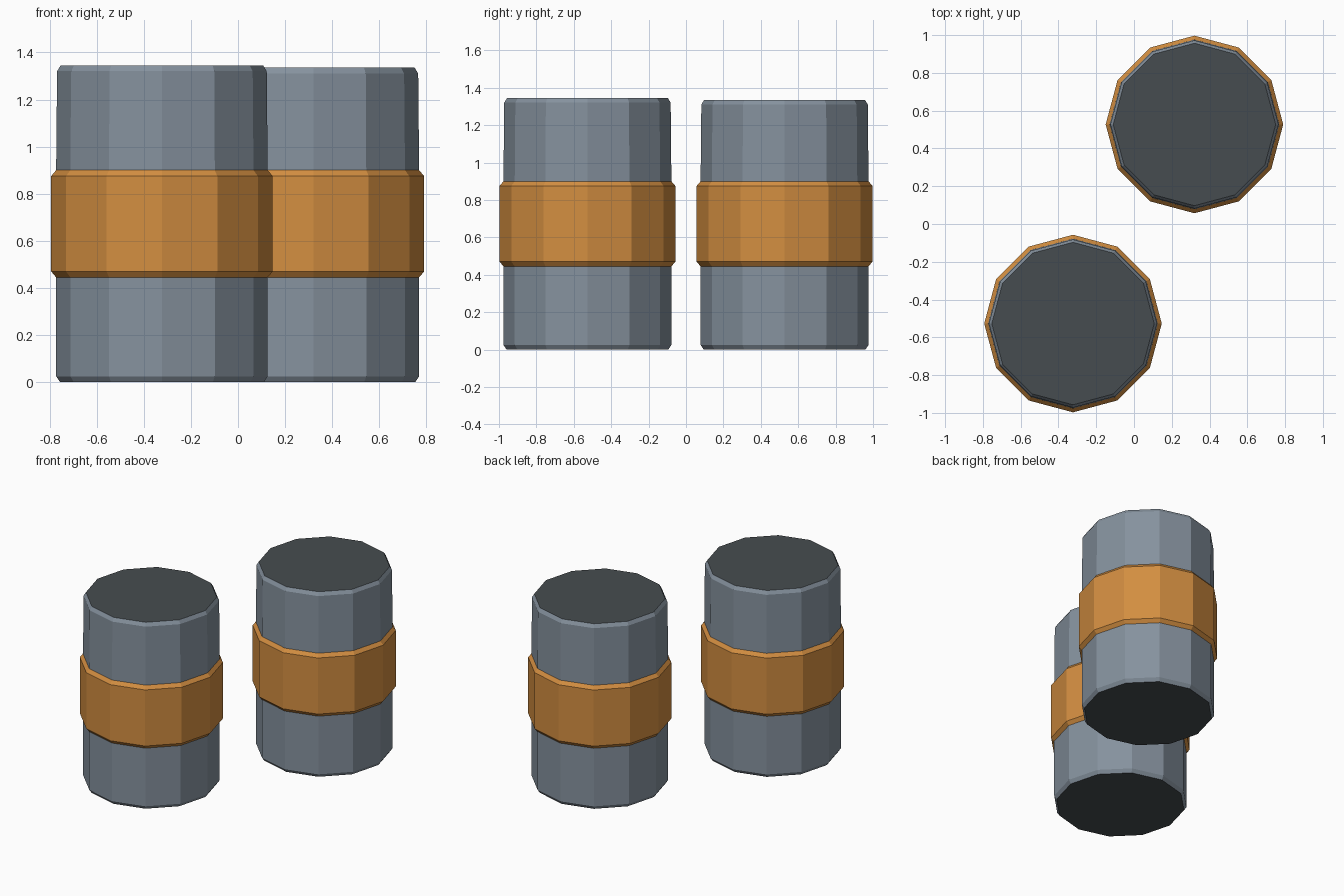
import bpy
import bmesh
from math import cos, sin, tau

cube = bpy.data.objects.get("Cube")
if cube:
    bpy.data.objects.remove(cube, do_unlink=True)


def make_material(name, rgb):
    mat = bpy.data.materials.new(name)
    mat.use_nodes = True
    mat.diffuse_color = (*rgb, 1)
    mat.node_tree.nodes["Principled BSDF"].inputs["Base Color"].default_value = (*rgb, 1)
    return mat


STEEL, ORANGE, DARK = range(3)
materials = [
    make_material("steel grey", (0.235, 0.285, 0.34)),
    make_material("orange band", (0.65, 0.27, 0.052)),
    make_material("dark cap", (0.062, 0.073, 0.079)),
]
SIDES = 12


def make_barrel(name, x, y, height):
    # Radius and height of each ring, from the floor up
    profile = [
        (0.432, 0.0), (0.449, 0.025),
        (0.449, 0.445), (0.47, 0.47), (0.47, 0.875), (0.449, 0.9),
        (0.445, height - 0.025), (0.43, height),
    ]
    bm = bmesh.new()
    rings = [
        [bm.verts.new((r * cos(tau * i / SIDES), r * sin(tau * i / SIDES), z))
         for i in range(SIDES)]
        for r, z in profile
    ]
    # Walls, with the raised middle band in its own colour
    for k, (low, high) in enumerate(zip(rings, rings[1:])):
        for i in range(SIDES):
            j = (i + 1) % SIDES
            face = bm.faces.new((low[i], low[j], high[j], high[i]))
            face.material_index = ORANGE if 2 <= k <= 4 else STEEL
    # Flat end caps
    for ring in (rings[0][::-1], rings[-1]):
        bm.faces.new(ring).material_index = DARK

    mesh = bpy.data.meshes.new(name)
    bm.to_mesh(mesh)
    bm.free()
    for mat in materials:
        mesh.materials.append(mat)
    barrel = bpy.data.objects.new(name, mesh)
    barrel.location = (x, y, 0)
    bpy.context.collection.objects.link(barrel)


make_barrel("front_barrel", -0.323, -0.527, 1.345)
make_barrel("back_barrel", 0.32, 0.527, 1.335)
